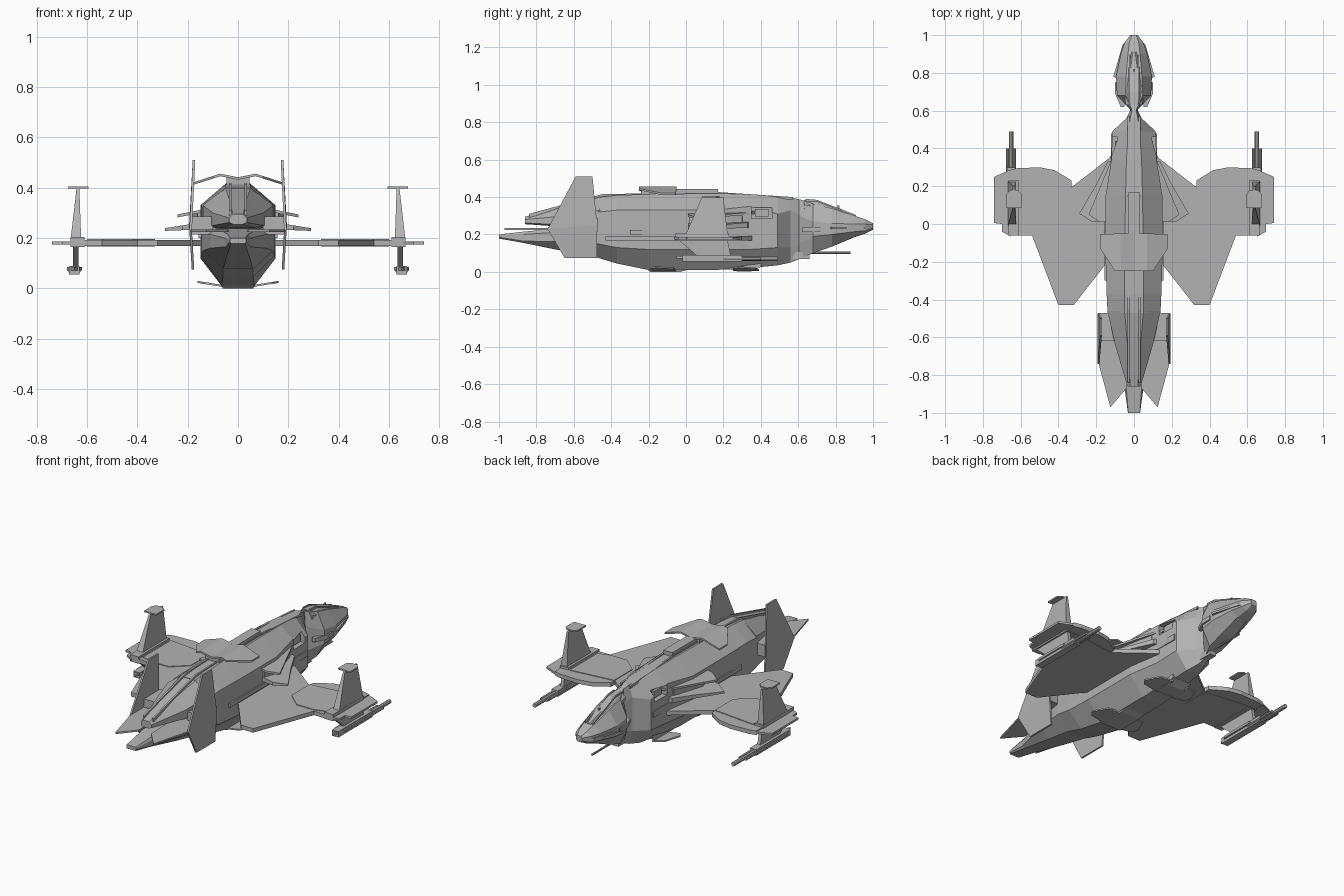
import bpy, bmesh, math
from mathutils import Matrix, Vector

grey = bpy.data.materials.new("hull grey")
grey.diffuse_color = (0.45, 0.45, 0.45, 1)


def finish(name, bm, mirror=False):
    bmesh.ops.recalc_face_normals(bm, faces=bm.faces)
    me = bpy.data.meshes.new(name)
    bm.to_mesh(me)
    bm.free()
    me.materials.append(grey)
    ob = bpy.data.objects.new(name, me)
    bpy.context.collection.objects.link(ob)
    if mirror:
        ob.modifiers.new("mirror", 'MIRROR').use_clip = False
    return ob


def loft(name, sections):
    """Eight-sided hull; section = y, top half width, top z, side half width, side z high, side z low, bottom half width, bottom z"""
    bm = bmesh.new()
    rings = []
    for y, wt, zt, wm, zh, zl, wb, zb in sections:
        half = [(wt, zt), (wm, zh), (wm, zl), (wb, zb)]
        ring = half + [(-x, z) for x, z in reversed(half)]
        rings.append([bm.verts.new((x, y, z)) for x, z in ring])
    for a, b in zip(rings, rings[1:]):
        for i in range(8):
            j = (i + 1) % 8
            bm.faces.new((a[i], a[j], b[j], b[i]))
    bm.faces.new(rings[0])
    bm.faces.new(rings[-1])
    return finish(name, bm)


def prism(name, pts, f, mirror=True):
    """Closed plate from a 2D outline; f(a, b, side) maps it to 3D, side is -1 or 1"""
    bm = bmesh.new()
    lo = [bm.verts.new(f(a, b, -1)) for a, b in pts]
    hi = [bm.verts.new(f(a, b, 1)) for a, b in pts]
    bm.faces.new(lo)
    bm.faces.new(hi)
    for i in range(len(pts)):
        j = (i + 1) % len(pts)
        bm.faces.new((lo[i], lo[j], hi[j], hi[i]))
    return finish(name, bm, mirror)


def flat(z, t):
    return lambda x, y, s: (x, y, z + s * t)


def upright(x, t):
    return lambda y, z, s: (x + s * t, y, z)


def box(name, x, y, z, mirror=True):
    pts = [(x[0], y[0]), (x[1], y[0]), (x[1], y[1]), (x[0], y[1])]
    return prism(name, pts, flat((z[0] + z[1]) / 2, (z[1] - z[0]) / 2), mirror)


def tube(name, x, y0, y1, z, r, mirror=True):
    bm = bmesh.new()
    m = Matrix.Translation((x, (y0 + y1) / 2, z)) @ Matrix.Rotation(math.pi / 2, 4, 'X')
    bmesh.ops.create_cone(bm, cap_ends=True, segments=8, radius1=r, radius2=r, depth=y1 - y0, matrix=m)
    return finish(name, bm, mirror)


# Main hull, with a pinched neck behind the nose
hull = loft("main_hull", [
    (.61, .01, .385, .015, .30, .15, .01, .07),
    (.56, .02, .40, .04, .33, .13, .02, .05),
    (.49, .03, .405, .115, .31, .13, .04, .035),
    (.34, .04, .415, .12, .35, .12, .05, .02),
    (.15, .045, .42, .15, .33, .12, .065, .01),
    (-.20, .05, .415, .15, .33, .12, .065, .01),
    (-.37, .05, .41, .145, .33, .13, .06, .045),
    (-.47, .05, .40, .14, .32, .15, .06, .075)])
# Side bays cut into the hull
cutter = box("bay_cutter", (.085, .2), (.35, .46), (.285, .345))
cutter.hide_render = True
cutter.hide_viewport = False
cutter.display_type = 'WIRE'
cut = hull.modifiers.new("bays", 'BOOLEAN')
cut.operation = 'DIFFERENCE'
cut.object = cutter
cut.solver = 'EXACT'

# Nose section
loft("nose", [
    (.60, .01, .39, .015, .30, .15, .01, .07),
    (.68, .045, .365, .09, .27, .19, .04, .10),
    (.78, .042, .34, .095, .26, .20, .04, .135),
    (.90, .032, .30, .07, .255, .215, .03, .185),
    (.96, .025, .28, .05, .255, .22, .02, .205),
    (1.0, .012, .26, .02, .252, .235, .012, .225)])
# Nose edge strakes and cheek plates
prism("nose_strake", [(.015, .995), (.06, .95), (.11, .78), (.09, .77), (.05, .9)], flat(.235, .006))
prism("cheek_plate", [(.05, .76), (.10, .75), (.10, .69), (.07, .62), (.05, .62)], flat(.225, .012))
# Canopy with frame rails
loft("canopy", [
    (.63, .02, .385, .045, .36, .34, .03, .33),
    (.70, .025, .378, .05, .345, .32, .04, .31),
    (.82, .018, .340, .04, .315, .30, .03, .29),
    (.91, .006, .302, .015, .295, .28, .01, .27)])
prism("canopy_rail", [(.64, .39), (.70, .385), (.91, .304), (.91, .294), (.70, .372), (.64, .378)], upright(.022, .004))
box("antenna", (-.004, .004), (.808, .82), (.33, .355), False)
# Chin gun
tube("chin_gun", 0, .60, .88, .102, .006, False)
box("chin_mount", (-.02, .02), (.52, .66), (.07, .105), False)

# Split tail, upper and lower booms
loft("upper_tail", [
    (-.46, .05, .40, .14, .33, .25, .10, .235),
    (-.64, .035, .355, .10, .30, .25, .07, .24),
    (-.86, .02, .295, .035, .28, .262, .02, .255)])
loft("lower_tail", [
    (-.46, .11, .25, .14, .23, .15, .06, .075),
    (-.65, .08, .235, .11, .215, .16, .05, .11),
    (-.87, .04, .215, .05, .20, .165, .035, .155),
    (-1.0, .03, .20, .032, .195, .185, .03, .178)])
prism("tail_flap", [(.03, -.47), (.18, -.47), (.19, -.73), (.125, -.97), (.04, -.87)], flat(.23, .005))


# Vertical tail fins, folded at mid height
def fin(y, z, s):
    return (.19 - .06 * abs(z - .26) + s * .005, y, z)


prism("upper_fin", [(-.59, .51), (-.50, .51), (-.475, .25), (-.74, .23)], fin)
prism("lower_fin", [(-.74, .23), (-.475, .25), (-.475, .075), (-.65, .075)], fin)
box("fin_root", (.10, .19), (-.62, -.47), (.215, .285))

# Dorsal cover, spine and rails
def dorsal(x, y, s):
    return (x, y, .437 + .014 * min(x / .07, 1) - .035 * max(0, x - .07) / .11 + s * .005)


prism("dorsal_cover", [(0, -.05), (.07, -.05), (.07, -.25), (0, -.25)], dorsal)
prism("dorsal_side", [(.07, -.05), (.18, -.055), (.18, -.13), (.10, -.25), (.07, -.25)], dorsal)
box("dorsal_pylon", (-.045, .045), (-.24, -.06), (.40, .44), False)
box("spine", (-.03, .03), (-.06, .17), (.41, .443), False)
prism("spine_rail", [(.57, .40), (.15, .428), (-.45, .415), (-.84, .31), (-.84, .29), (-.45, .395), (.15, .41), (.57, .385)],
      upright(.03, .005))

# Main wings
prism("wing", [(.10, .36), (.13, .35), (.33, .195), (.33, .23), (.42, .285), (.50, .30), (.62, .295), (.66, .285),
               (.66, -.06), (.54, -.06), (.40, -.43), (.32, -.43), (.14, -.20), (.10, -.20)], flat(.18, .012))
prism("wing_tip", [(.655, .287), (.74, .25), (.74, .005), (.70, .0), (.70, -.04), (.655, -.065)], flat(.18, .006))
prism("wing_panel", [(.33, .20), (.60, .23), (.60, -.03), (.53, -.05), (.42, -.05), (.33, .03)], flat(.181, .015))
# Shoulder plates above the wing root
prism("shoulder_plate", [(.08, .34), (.14, .33), (.20, .21), (.29, .055), (.22, .01), (.08, .02)],
      lambda x, y, s: (x, y, .255 - .10 * (x - .08) + s * (.018 - .06 * (x - .08))))
prism("upper_shoulder_plate", [(.08, .38), (.12, .34), (.19, .17), (.24, .05), (.18, .01), (.08, .01)],
      lambda x, y, s: (x, y, .32 - .2 * (x - .08) + s * .006))
prism("shoulder_web", [(.08, .33), (.13, .30), (.18, .10), (.16, .02), (.08, .02)], flat(.27, .03))

# Wing-end fins with cap plates
def winglet(y, z, s):
    return (.645 - .04 * (z - .18) + s * (.022 - .075 * (z - .18)), y, z)


prism("winglet", [(-.01, .18), (.225, .18), (.20, .40), (.085, .40)], winglet)
prism("winglet_cap", [(.595, .16), (.615, .18), (.655, .18), (.675, .16), (.675, .085), (.595, .085)], flat(.402, .004))
box("winglet_base", (.61, .665), (-.06, .23), (.165, .205))
# Wing guns under the tips
prism("gun_pylon", [(-.05, .18), (.22, .18), (.24, .085), (.06, .085)], upright(.645, .010))
box("gun_body", (.63, .672), (-.02, .30), (.055, .09))
prism("gun_fairing", [(.62, .22), (.68, .22), (.68, .02), (.65, -.05), (.62, .02)], flat(.078, .007))
for dx in (-.018, .018):
    tube("gun_rail", .651 + dx, .20, .40, .07, .008)
tube("gun_barrel", .651, .28, .49, .07, .012)

# Belly keel and small flaps
prism("belly_keel", [(-.22, .02), (-.19, .0), (-.03, .0), (.02, .015), (.24, .012), (.27, .003), (.35, .003), (.40, .025),
                     (.40, .05), (-.22, .05)], upright(0, .062), False)
for y in (-.19, .25):
    prism("belly_flap", [(.05, y), (.05, y + .14), (.12, y + .12), (.16, y + .03), (.14, y)],
          lambda x, yy, s: (x, yy, .008 + .16 * (x - .05) + s * .004))
# Flank armour
box("flank_strip", (.10, .157), (-.30, .14), (.20, .225))
box("bay_box", (.07, .10), (.37, .44), (.295, .335))
box("lower_strip", (.08, .122), (.34, .48), (.20, .235))
